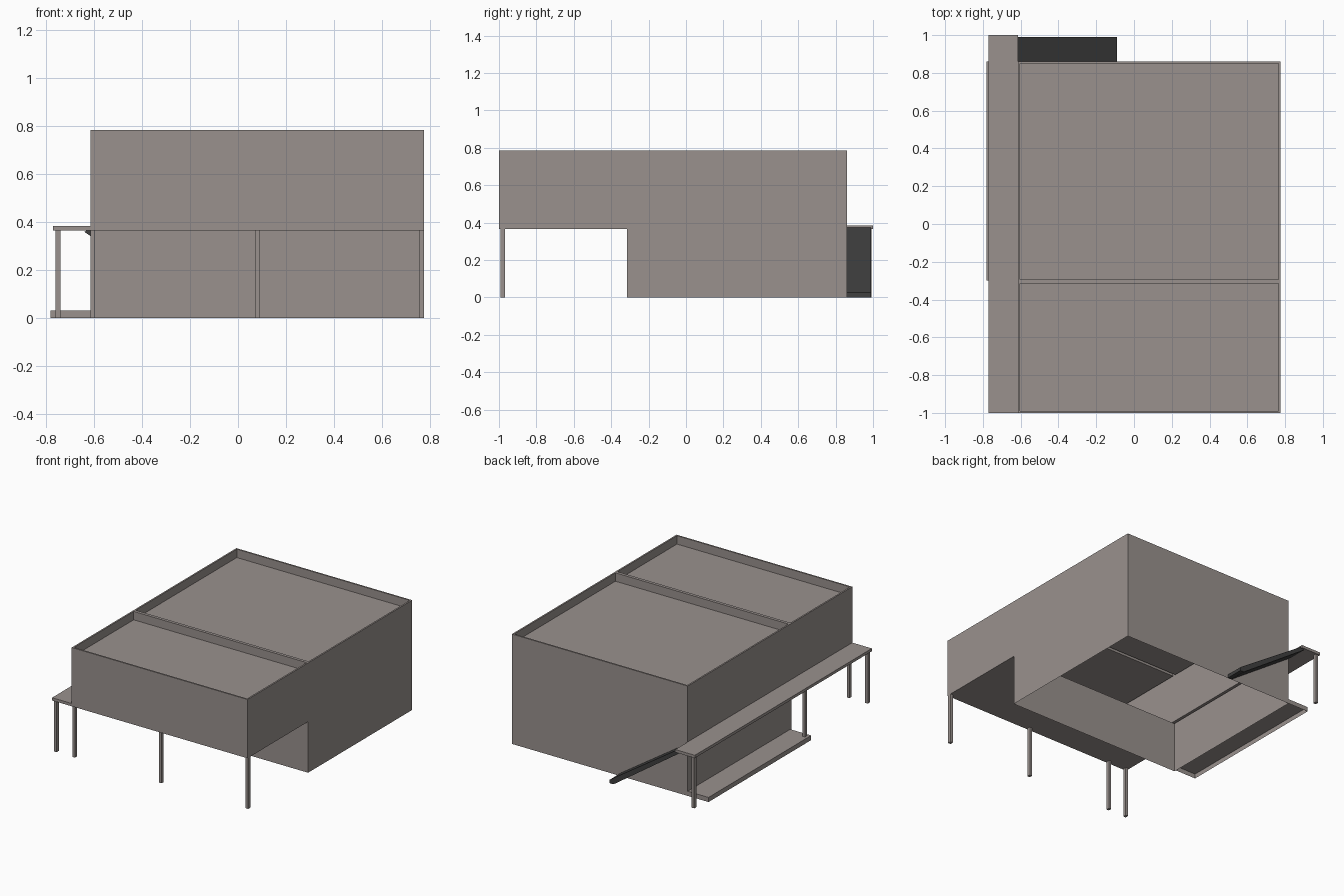
import bpy
import bmesh
from mathutils import Vector

cube = bpy.data.objects.get("Cube")
if cube:
    bpy.data.objects.remove(cube, do_unlink=True)


def make_material(name, color):
    mat = bpy.data.materials.new(name)
    mat.use_nodes = True
    mat.diffuse_color = color
    mat.node_tree.nodes["Principled BSDF"].inputs["Base Color"].default_value = color
    return mat


PLASTER = make_material("warm_grey", (0.32, 0.285, 0.27, 1))
DARK = make_material("charcoal", (0.05, 0.05, 0.05, 1))


def finish(name, bm, mat):
    mesh = bpy.data.meshes.new(name)
    bm.to_mesh(mesh)
    bm.free()
    mesh.materials.append(mat)
    obj = bpy.data.objects.new(name, mesh)
    bpy.context.collection.objects.link(obj)
    return obj


def prism(profile, offset):
    """Closed solid from a profile swept along an offset."""
    bm = bmesh.new()
    face = bm.faces.new([bm.verts.new(p) for p in profile])
    grown = bmesh.ops.extrude_face_region(bm, geom=[face], use_keep_orig=True)
    verts = [v for v in grown["geom"] if isinstance(v, bmesh.types.BMVert)]
    bmesh.ops.translate(bm, verts=verts, vec=offset)
    bmesh.ops.recalc_face_normals(bm, faces=bm.faces)
    return bm


def open_sides(bm, directions):
    """Remove the faces that point along the given directions."""
    gone = [f for f in bm.faces
            if any(f.normal.dot(Vector(d)) > 0.99 for d in directions)]
    bmesh.ops.delete(bm, geom=gone, context='FACES')


def box(name, lo, hi, mat=PLASTER, open_dirs=()):
    base = [(lo[0], lo[1], lo[2]), (hi[0], lo[1], lo[2]),
            (hi[0], hi[1], lo[2]), (lo[0], hi[1], lo[2])]
    bm = prism(base, (0, 0, hi[2] - lo[2]))
    open_sides(bm, open_dirs)
    return finish(name, bm, mat)


# Main dimensions
LEFT, RIGHT = -0.615, 0.775
FRONT, BACK, ENTRY = -1.0, 0.86, -0.315
TOP, FLOOR, DECK = 0.785, 0.365, 0.385
PARAPET, RECESS = 0.016, 0.06

# Hollow building with an overhanging upper storey
side = [(BACK, 0), (BACK, TOP), (-0.305, TOP), (FRONT, TOP),
        (FRONT, FLOOR), (ENTRY, FLOOR), (ENTRY, 0)]
bm = prism([(LEFT, y, z) for y, z in side], (RIGHT - LEFT, 0, 0))
ground = [f for f in bm.faces if f.calc_center_median().z < 0.001]
bmesh.ops.delete(bm, geom=ground, context='FACES')

# Two sunken roofs behind parapets
roofs = [f for f in bm.faces if f.calc_center_median().z > TOP - 0.001]
bmesh.ops.inset_individual(bm, faces=roofs, thickness=PARAPET)
bmesh.ops.inset_individual(bm, faces=roofs, thickness=0)
bmesh.ops.translate(bm, verts=list({v for f in roofs for v in f.verts}),
                    vec=(0, 0, -RECESS))

# Slot in the wall where the gallery deck joins
for z in (FLOOR + 0.001, DECK - 0.001):
    wall = [f for f in bm.faces if abs(f.calc_center_median().x - LEFT) < 0.001]
    geom = wall + list({e for f in wall for e in f.edges}) \
        + list({v for f in wall for v in f.verts})
    bmesh.ops.bisect_plane(bm, geom=geom, plane_co=(0, 0, z), plane_no=(0, 0, 1))
slot = [f for f in bm.faces if abs(f.calc_center_median().x - LEFT) < 0.001
        and all(FLOOR < v.co.z < DECK for v in f.verts)]
bmesh.ops.delete(bm, geom=slot, context='FACES')
finish("building_shell", bm, PLASTER)

# Raised gallery, its rear landing and the low terrace
box("gallery_deck", (-0.77, FRONT, FLOOR), (LEFT, BACK, DECK), open_dirs=[(1, 0, 0)])
box("gallery_landing", (-0.77, BACK, FLOOR), (LEFT, 1.0, DECK))
box("terrace", (-0.78, -0.3, 0), (LEFT, BACK, 0.033),
    open_dirs=[(1, 0, 0), (0, 0, -1)])


# Slender posts
def post(name, x, y, bottom=0):
    box(name, (x - 0.01, y - 0.0125, bottom), (x + 0.01, y + 0.0125, FLOOR))


for i, x in enumerate((-0.75, -0.605, 0.08, 0.765)):
    post(f"front_post_{i + 1}", x, -0.98)
post("terrace_post", -0.75, -0.27, 0.033)
post("rear_post", -0.75, 0.98)

# Sloping stair slab down from the landing
slope = [(-0.64, 0.36), (LEFT, 0.375), (-0.09, 0.025), (-0.09, 0), (-0.12, 0)]
finish("stair_ramp", prism([(x, BACK, z) for x, z in slope], (0, 0.13, 0)), DARK)
